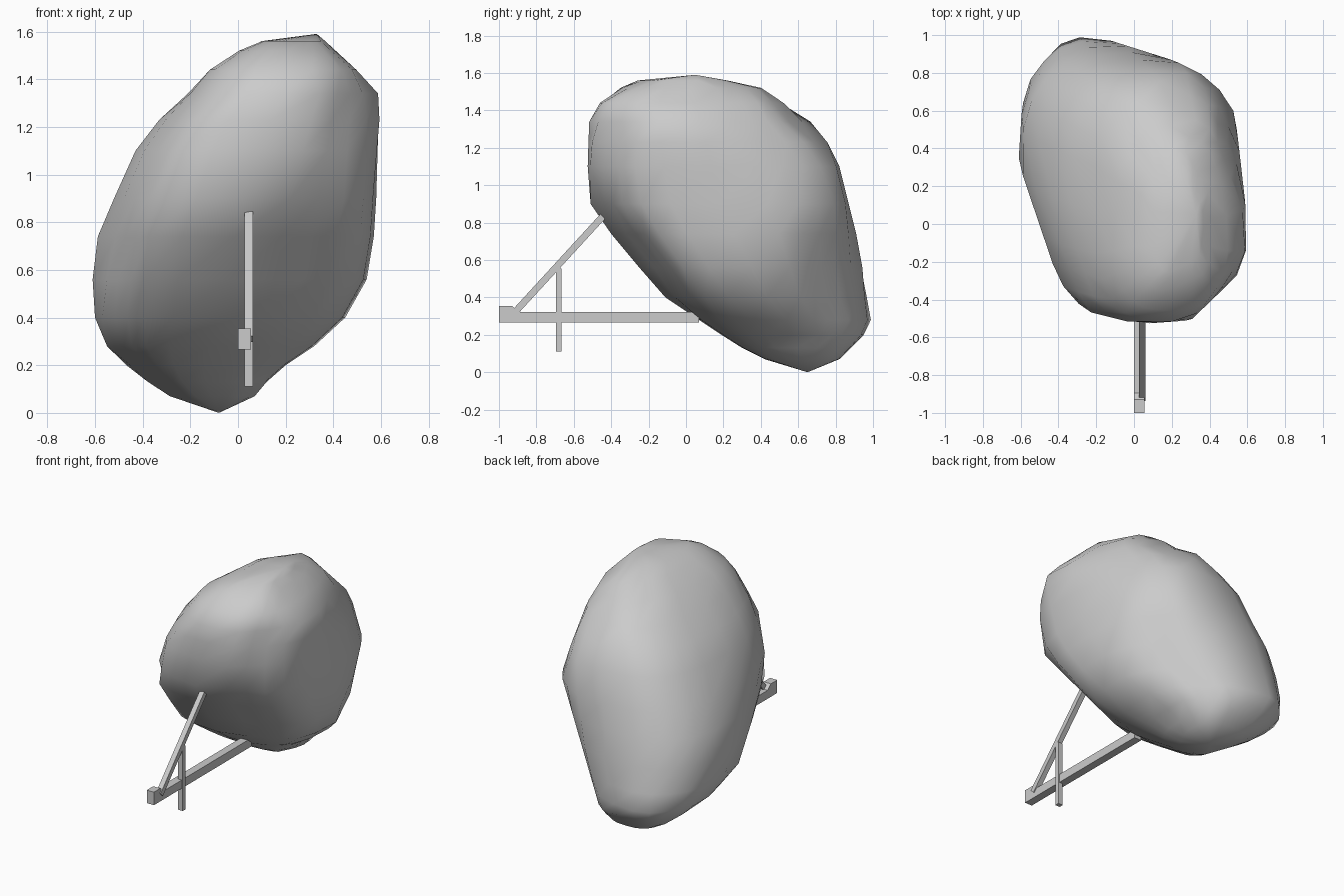
import bpy, bmesh, math
from mathutils import Vector

if "Cube" in bpy.data.objects:
    bpy.data.objects.remove(bpy.data.objects["Cube"])

grey = bpy.data.materials.new("stone grey")
grey.diffuse_color = (0.6, 0.6, 0.6, 1)
grey.use_nodes = True
grey.node_tree.nodes["Principled BSDF"].inputs["Base Color"].default_value = grey.diffuse_color


def finish(name, bm):
    bmesh.ops.recalc_face_normals(bm, faces=bm.faces)
    me = bpy.data.meshes.new(name)
    bm.to_mesh(me)
    bm.free()
    me.materials.append(grey)
    ob = bpy.data.objects.new(name, me)
    bpy.context.collection.objects.link(ob)
    return ob


def plate(name, outline, x0, x1):
    """Extrude a side outline of (y, z) points from x0 to x1."""
    bm = bmesh.new()
    f = bm.faces.new([bm.verts.new((x0, y, z)) for y, z in outline])
    ext = bmesh.ops.extrude_face_region(bm, geom=[f])["geom"]
    bmesh.ops.translate(bm, vec=(x1 - x0, 0, 0),
                        verts=[v for v in ext if isinstance(v, bmesh.types.BMVert)])
    return finish(name, bm)


def chisel_planes(outline, right, up):
    """Planes (normal, distance) through the edges of a clockwise convex outline."""
    planes = []
    for (u0, v0), (u1, v1) in zip(outline, outline[1:] + outline[:1]):
        nrm = (right * (v0 - v1) + up * (u1 - u0)).normalized()
        planes.append((nrm, nrm.dot(right * u0 + up * v0)))
    return planes


def tilted(azimuth, elevation, pts):
    """Chisel planes for an outline (hundredths of a unit) seen along a tilted direction."""
    a, e = math.radians(azimuth), math.radians(elevation)
    right = Vector((-math.sin(a), math.cos(a), 0))
    toward = Vector((math.cos(a), math.sin(a), 0))
    up = Vector((0, 0, math.cos(e))) - toward * math.sin(e)
    return chisel_planes([(u / 100, v / 100) for u, v in pts], right, up)


# Outlines that chisel the boulder into its lopsided shape
planes = chisel_planes(
    [(-0.61, 0.32), (-0.61, 0.67), (-0.5, 0.87), (-0.37, 1.0), (-0.12, 0.97),
     (0.29, 0.84), (0.46, 0.72), (0.53, 0.62), (0.58, 0.2), (0.61, -0.11),
     (0.56, -0.26), (0.3, -0.51), (0.02, -0.53), (-0.26, -0.46), (-0.4, -0.3)],
    Vector((1, 0, 0)), Vector((0, 1, 0)))
planes += tilted(-55, 25, [
    (-51, 66), (-51, 84), (-38, 106), (-25, 125), (13, 143), (42, 147), (69, 123),
    (79, 99), (79, 74), (73, 57), (59, 33), (40, 25), (18, 20), (-36, 38)])
planes += tilted(125, 25, [
    (-79, 72), (-62, 116), (-50, 135), (-31, 150), (-18, 156), (11, 154), (26, 145),
    (35, 130), (47, 108), (52, 75), (33, 14), (26, 3), (10, -10), (-18, -29),
    (-43, -24), (-53, -18)])
planes += tilted(50, -30, [
    (-60, 108), (-54, 131), (-23, 150), (8, 156), (40, 143), (73, 112), (86, 92),
    (93, 74), (91, 34), (70, 24), (42, 16), (23, 16), (-4, 28), (-56, 79)])

# Boulder: rounded rings (z, xmin, xmax, ymin, ymax)
rings = [
    (0.07, -0.29, 0.07, 0.42, 0.82),
    (0.13, -0.40, 0.12, 0.30, 0.88),
    (0.20, -0.48, 0.20, 0.19, 0.95),
    (0.28, -0.56, 0.32, 0.07, 1.00),
    (0.40, -0.60, 0.45, -0.11, 0.98),
    (0.56, -0.61, 0.54, -0.25, 0.95),
    (0.74, -0.60, 0.57, -0.40, 0.91),
    (0.90, -0.52, 0.58, -0.51, 0.87),
    (1.10, -0.43, 0.595, -0.54, 0.82),
    (1.23, -0.33, 0.605, -0.54, 0.755),
    (1.34, -0.21, 0.61, -0.53, 0.68),
    (1.44, -0.13, 0.51, -0.46, 0.55),
    (1.52, 0.00, 0.41, -0.36, 0.42),
    (1.56, 0.10, 0.37, -0.27, 0.22),
]
N = 24


def rounded(v):
    return math.copysign(abs(v) ** 0.72, v)


bm = bmesh.new()
loops = []
for z, xa, xb, ya, yb in rings:
    c = Vector(((xa + xb) / 2, (ya + yb) / 2, z))
    loop = []
    for i in range(N):
        t = 2 * math.pi * i / N
        d = Vector(((xb - xa) / 2 * rounded(math.cos(t)),
                    (yb - ya) / 2 * rounded(math.sin(t)), 0))
        s = 1.0
        for nrm, dist in planes:
            k = nrm.dot(d)
            if k > 1e-4:
                s = min(s, (dist - nrm.dot(c)) / k)
        loop.append(bm.verts.new(c + d * max(s, 0.55)))
    loops.append(loop)
for a, b in zip(loops, loops[1:]):
    for i in range(N):
        j = (i + 1) % N
        bm.faces.new((a[i], a[j], b[j], b[i]))
for loop, tip in ((loops[0], (-0.08, 0.65, 0.0)), (loops[-1], (0.33, 0.05, 1.59))):
    v = bm.verts.new(tip)
    for i in range(N):
        bm.faces.new((loop[i], loop[(i + 1) % N], v))
for f in bm.faces:
    f.smooth = True
finish("boulder", bm)

# Horizontal beam with a raised, sloped end block
plate("beam", [(-1, 0.265), (0.07, 0.265), (0.07, 0.323), (-0.895, 0.323),
               (-0.93, 0.355), (-1, 0.355)], 0.0, 0.055)

# Slanted strut leaning on the boulder
a, b = Vector((-0.925, 0.31)), Vector((-0.445, 0.833))
d = (b - a).normalized()
n = Vector((-d.y, d.x)) * 0.018
plate("slanted_strut", [a + n, a - n, b - n, b + n], 0.027, 0.062)

# Upright post, pointed where it meets the strut
plate("post", [(-0.695, 0.11), (-0.665, 0.11), (-0.665, 0.55), (-0.68, 0.575),
               (-0.695, 0.55)], 0.027, 0.062)
